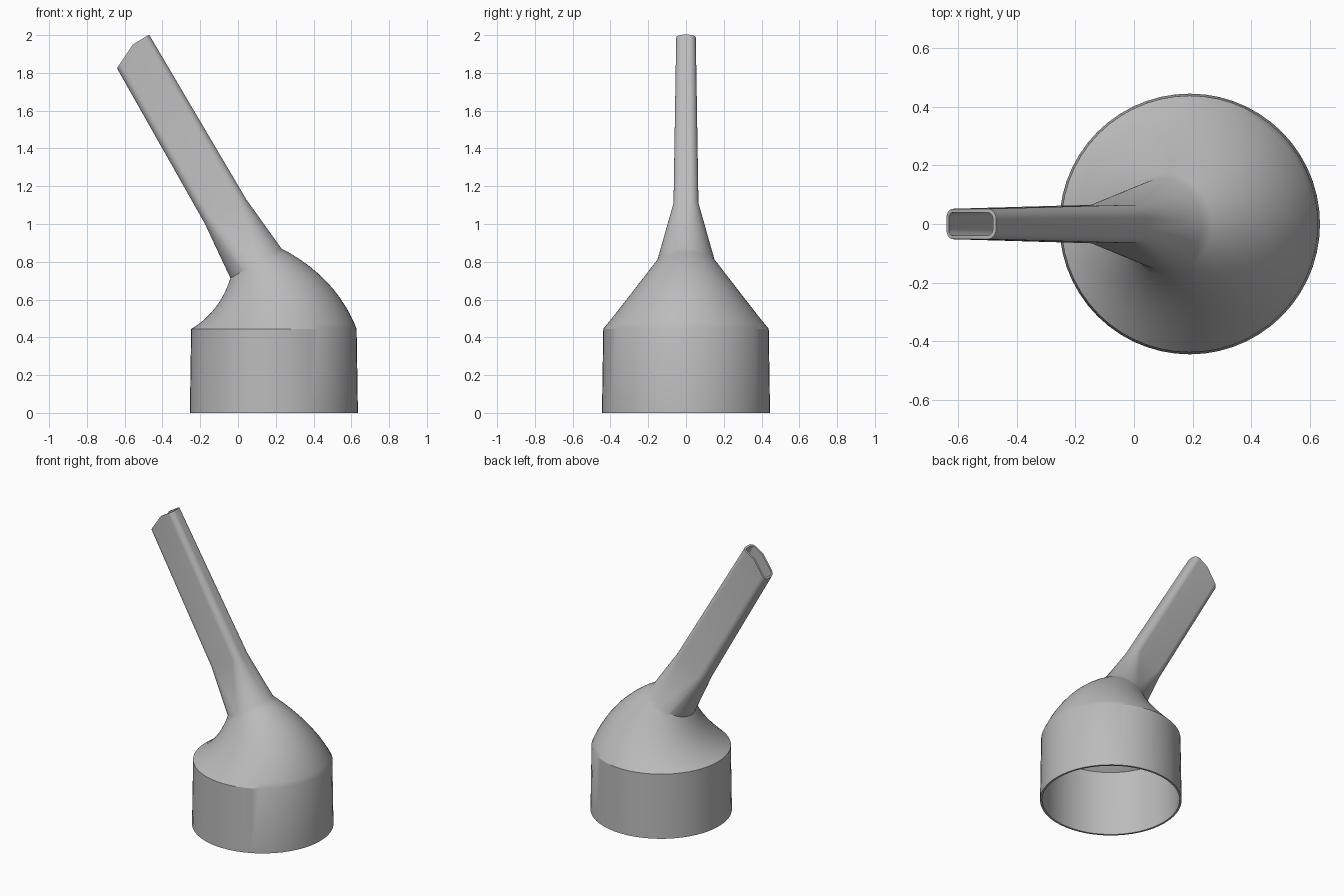
import bpy, bmesh
from math import sin, cos, pi, radians
from mathutils import Vector

cube = bpy.data.objects.get("Cube")
if cube:
    bpy.data.objects.remove(cube)

WALL = 0.013
TILT = radians(30)
STEPS = 14          # arc steps per corner
U = Vector((cos(TILT), 0, sin(TILT)))     # across the spout
A = Vector((-sin(TILT), 0, cos(TILT)))    # along the spout

grey = bpy.data.materials.new("plain grey")
grey.use_nodes = True
grey.diffuse_color = (0.5, 0.5, 0.5, 1)
grey.node_tree.nodes["Principled BSDF"].inputs["Base Color"].default_value = (0.5, 0.5, 0.5, 1)

# Shared section layout: corner direction and the corner's side offsets
layout = []
for k, (sx, sy) in enumerate([(1, 1), (-1, 1), (-1, -1), (1, -1)]):
    for i in range(STEPS + 1):
        a = (k + i / STEPS) * pi / 2
        layout.append((cos(a), sin(a), sx, sy))
    if k in (0, 2):     # middle of each flat side
        layout.append((0, sy, 0.2, sy))


def ring(centre, across, hx, hy, corner=None, inset=0, slant=0):
    """Ellipse, or rounded rectangle when a corner radius is given."""
    hx, hy = hx - inset, hy - inset
    rx, ry = (corner - inset, corner - inset) if corner else (hx, hy)
    pts = []
    for c, s, ox, oy in layout:
        u = c * rx + ox * (hx - rx)
        v = s * ry + oy * (hy - ry)
        drop = slant * max(0, 0.02 - u)
        pts.append(centre + across * u + Vector((0, v, 0)) - A * drop)
    return pts


def bezier(p, q, r, t):
    p, q, r = (Vector((x, 0, z)) for x, z in (p, q, r))
    return p * (1 - t) ** 2 + q * 2 * t * (1 - t) + r * t * t


def shell(inset):
    X = Vector((1, 0, 0))
    # Cylindrical socket
    rings = [ring(Vector((0.19, 0, 0)), X, 0.445, 0.445, inset=inset)]
    # Bent dome from the socket to the tilted neck
    for i in range(17):
        t = i / 16
        left = bezier((-0.248, 0.445), (-0.10, 0.53), (-0.04, 0.713), t)
        right = bezier((0.628, 0.445), (0.52, 0.72), (0.23, 0.87), t)
        mid = (left + right) / 2
        half = (right - left) / 2
        hy = 0.438 + (0.155 - 0.438) * (mid.z - 0.445) / 0.3465
        rings.append(ring(mid, half.normalized(), half.length, hy, inset=inset))
    # Round neck blending into the flat spout
    rings.append(ring(U * 0.476 + A * 0.959, U, 0.127, 0.066, 0.045, inset))
    rings.append(ring(U * 0.4755 + A * 1.969, U, 0.118, 0.052, 0.035, inset, 0.5))
    return rings


# Outer shell up, inner shell down, closed into one hollow wall
loops = shell(0) + shell(WALL)[::-1]
bm = bmesh.new()
verts = [[bm.verts.new(p) for p in loop] for loop in loops]
n = len(layout)
for j, low in enumerate(verts):
    high = verts[(j + 1) % len(verts)]
    for i in range(n):
        k = (i + 1) % n
        bm.faces.new((low[i], low[k], high[k], high[i]))
bmesh.ops.remove_doubles(bm, verts=bm.verts[:], dist=0.0002)
bmesh.ops.recalc_face_normals(bm, faces=bm.faces[:])

mesh = bpy.data.meshes.new("angled_nozzle")
bm.to_mesh(mesh)
bm.free()
mesh.materials.append(grey)
nozzle = bpy.data.objects.new("angled_nozzle", mesh)
bpy.context.collection.objects.link(nozzle)
bpy.ops.object.select_all(action='DESELECT')
nozzle.select_set(True)
bpy.context.view_layer.objects.active = nozzle
bpy.ops.object.shade_smooth_by_angle(angle=radians(30))
